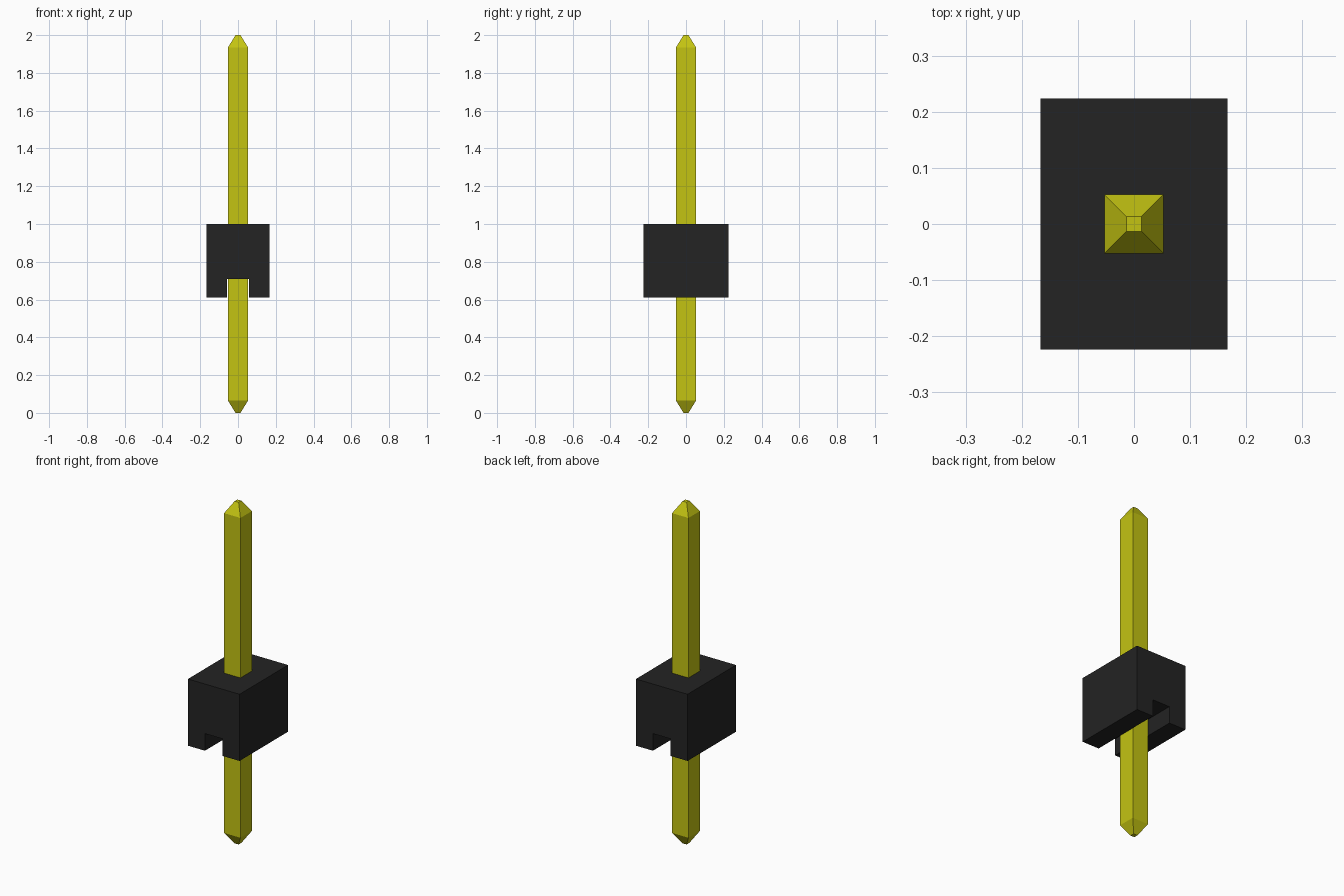
import bpy
import bmesh

cube = bpy.data.objects.get("Cube")
if cube:
    bpy.data.objects.remove(cube, do_unlink=True)


def make_material(name, colour):
    mat = bpy.data.materials.new(name)
    mat.use_nodes = True
    mat.diffuse_color = colour
    mat.node_tree.nodes["Principled BSDF"].inputs["Base Color"].default_value = colour
    return mat


def add_object(name, bm, mat):
    bmesh.ops.recalc_face_normals(bm, faces=bm.faces)
    mesh = bpy.data.meshes.new(name)
    bm.to_mesh(mesh)
    bm.free()
    mesh.materials.append(mat)
    obj = bpy.data.objects.new(name, mesh)
    bpy.context.collection.objects.link(obj)
    return obj


black = make_material("black plastic", (0.017, 0.017, 0.017, 1))
gold = make_material("yellow metal", (0.55, 0.55, 0.006, 1))

# Housing: block with a slot along its underside, extruded front to back
HALF_X, HALF_Y, BOTTOM, TOP = 0.167, 0.224, 0.61, 1.0
SLOT_X, SLOT_TOP = 0.057, 0.71
right_half = [(HALF_X, TOP), (HALF_X, BOTTOM), (SLOT_X, BOTTOM), (SLOT_X, SLOT_TOP)]
profile = right_half + [(-x, z) for x, z in reversed(right_half)]
bm = bmesh.new()
face = bm.faces.new([bm.verts.new((x, -HALF_Y, z)) for x, z in profile])
extruded = bmesh.ops.extrude_face_region(bm, geom=[face])["geom"]
moved = [v for v in extruded if isinstance(v, bmesh.types.BMVert)]
bmesh.ops.translate(bm, verts=moved, vec=(0, 2 * HALF_Y, 0))
add_object("housing", bm, black)

# Pin: square bar with both ends tapered to a small flat tip
HALF_PIN, HALF_TIP, TAPER, HEIGHT = 0.053, 0.013, 0.065, 2.0
sections = [(HALF_TIP, 0), (HALF_PIN, TAPER), (HALF_PIN, HEIGHT - TAPER), (HALF_TIP, HEIGHT)]
corners = [(-1, -1), (1, -1), (1, 1), (-1, 1)]
bm = bmesh.new()
rings = [[bm.verts.new((r * x, r * y, z)) for x, y in corners] for r, z in sections]
for low, high in zip(rings, rings[1:]):
    for i in range(4):
        j = (i + 1) % 4
        bm.faces.new((low[i], low[j], high[j], high[i]))
bm.faces.new(rings[0])
bm.faces.new(rings[-1])
add_object("pin", bm, gold)
